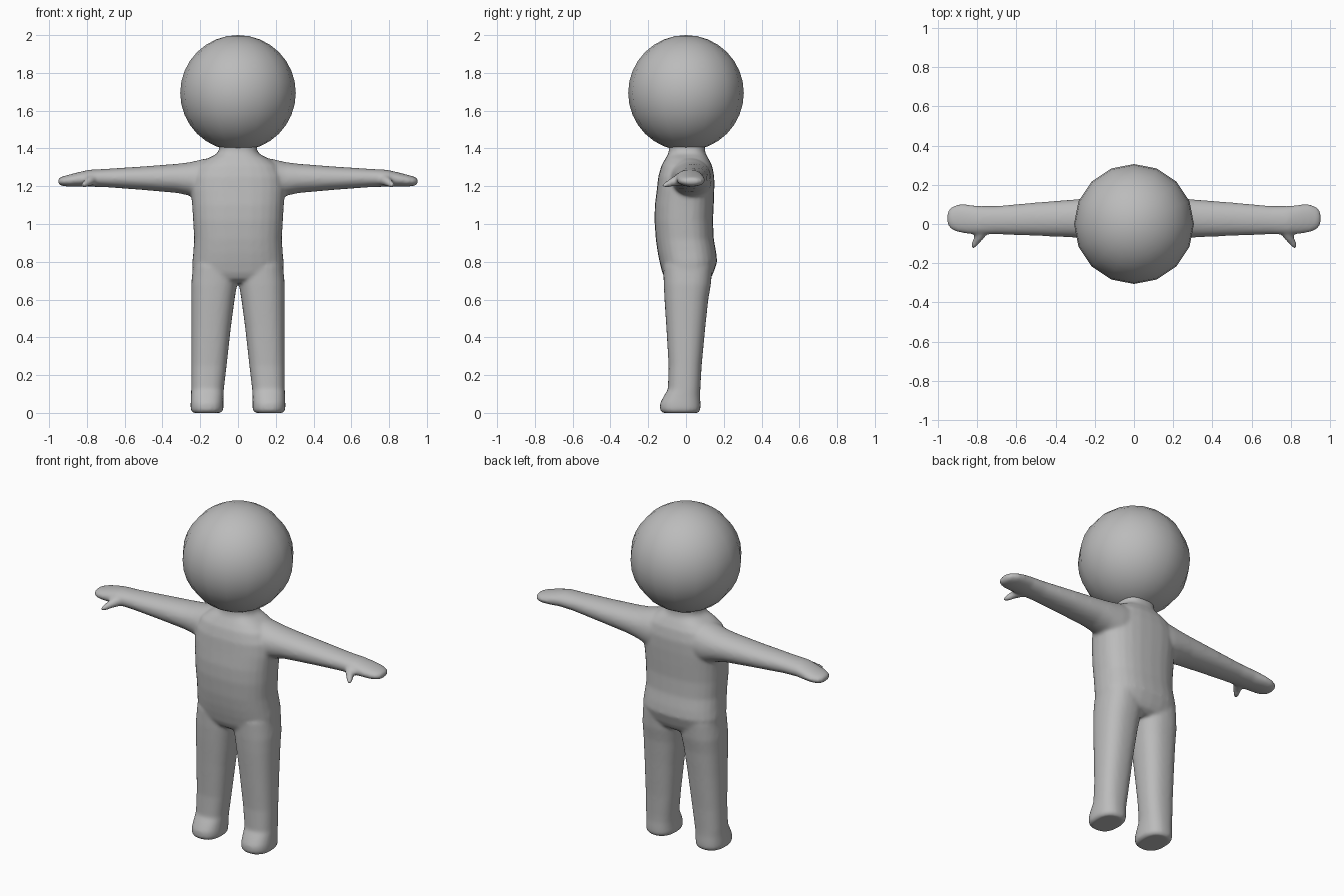
import bpy, bmesh, math
from mathutils import Vector

skin = bpy.data.materials.new("plain grey")
skin.diffuse_color = (0.5, 0.5, 0.5, 1)


def loft(bm, rings, axis, power=2.0, sides=28):
    """Capped tube through boxes (position, u0, u1, v0, v1); axis is 'z' or 'x'."""
    loops = []
    for p, u0, u1, v0, v1 in rings:
        loop = []
        for i in range(sides):
            a = 2 * math.pi * i / sides
            c, s = math.cos(a), math.sin(a)
            u = (u0 + u1) / 2 + (u1 - u0) / 2 * math.copysign(abs(c) ** (2 / power), c)
            v = (v0 + v1) / 2 + (v1 - v0) / 2 * math.copysign(abs(s) ** (2 / power), s)
            loop.append(bm.verts.new((u, v, p) if axis == 'z' else (p, u, v)))
        loops.append(loop)
    faces = [bm.faces.new(loops[0]), bm.faces.new(loops[-1])]
    for a, b in zip(loops, loops[1:]):
        for i in range(sides):
            j = (i + 1) % sides
            faces.append(bm.faces.new((a[i], a[j], b[j], b[i])))
    bmesh.ops.recalc_face_normals(bm, faces=faces)


def mirrored(rings, axis, side):
    if axis == 'x':
        return [(r[0] * side, *r[1:]) for r in rings]
    return [(r[0], r[1] * side, r[2] * side, *r[3:]) for r in rings]


# Torso and neck: z, x range, y range
torso = [(z, -w, w, f, b) for z, w, f, b in [
    (0.69, 0.17, -0.08, 0.10), (0.71, 0.215, -0.11, 0.13), (0.74, 0.24, -0.125, 0.145),
    (0.80, 0.242, -0.14, 0.165), (0.85, 0.237, -0.15, 0.16), (0.92, 0.232, -0.16, 0.147),
    (1.02, 0.238, -0.167, 0.143), (1.10, 0.243, -0.165, 0.147), (1.18, 0.25, -0.155, 0.15),
    (1.25, 0.245, -0.147, 0.15), (1.31, 0.215, -0.13, 0.138), (1.345, 0.165, -0.11, 0.12),
    (1.37, 0.115, -0.095, 0.105), (1.39, 0.10, -0.09, 0.10), (1.45, 0.10, -0.09, 0.10)]]

# Leg and foot: z, x range, y range
leg = [(0.0, 0.09, 0.24, -0.125, 0.065), (0.015, 0.077, 0.251, -0.138, 0.077),
       (0.05, 0.077, 0.251, -0.138, 0.077), (0.085, 0.077, 0.249, -0.12, 0.075),
       (0.125, 0.075, 0.248, -0.096, 0.076), (0.25, 0.06, 0.247, -0.092, 0.083),
       (0.45, 0.038, 0.247, -0.104, 0.102), (0.60, 0.018, 0.248, -0.114, 0.118),
       (0.68, 0.005, 0.248, -0.118, 0.132), (0.78, 0.0, 0.238, -0.12, 0.14)]

# Arm and mitten hand: x, y range, z range
arm = [(0.10, -0.10, 0.135, 1.12, 1.355), (0.18, -0.09, 0.135, 1.12, 1.345),
       (0.25, -0.075, 0.13, 1.148, 1.328), (0.32, -0.068, 0.124, 1.164, 1.319),
       (0.50, -0.06, 0.11, 1.18, 1.305), (0.70, -0.053, 0.092, 1.195, 1.292),
       (0.79, -0.055, 0.092, 1.198, 1.287), (0.85, -0.05, 0.10, 1.198, 1.273),
       (0.90, -0.042, 0.10, 1.198, 1.26), (0.935, -0.026, 0.085, 1.202, 1.25),
       (0.953, 0.0, 0.06, 1.212, 1.24)]

bm = bmesh.new()
loft(bm, torso, 'z', 2.5)
for side in (1, -1):
    loft(bm, mirrored(leg, 'z', side), 'z', 2.4)
    loft(bm, mirrored(arm, 'x', side), 'x', 2.1)
    # Thumb: tapering row of overlapping cones pointing forward
    path = [((0.765, -0.02, 1.238), 0.034), ((0.79, -0.065, 1.225), 0.025),
            ((0.815, -0.105, 1.207), 0.016), ((0.822, -0.124, 1.202), 0.009)]
    for (a, ra), (b, rb) in zip(path, path[1:]):
        a, b = Vector((a[0] * side, a[1], a[2])), Vector((b[0] * side, b[1], b[2]))
        d = b - a
        m = d.to_track_quat('Z', 'Y').to_matrix().to_4x4()
        m.translation = (a + b) / 2
        bmesh.ops.create_cone(bm, cap_ends=True, segments=12, radius1=ra, radius2=rb,
                              depth=d.length * 1.1, matrix=m)

mesh = bpy.data.meshes.new("body")
bm.to_mesh(mesh)
bm.free()
body = bpy.data.objects.new("body", mesh)
bpy.context.collection.objects.link(body)
mesh.materials.append(skin)

# Fuse the limbs into one soft skin
fuse = body.modifiers.new("fuse", 'REMESH')
fuse.mode = 'VOXEL'
fuse.voxel_size = 0.009
fuse.use_smooth_shade = True
soften = body.modifiers.new("soften", 'SMOOTH')
soften.factor = 0.5
soften.iterations = 10

# Head
bpy.ops.mesh.primitive_uv_sphere_add(segments=16, ring_count=16, radius=0.306,
                                     location=(0, 0, 1.694))
head = bpy.context.object
head.name = "head"
head.data.materials.append(skin)
bpy.ops.object.shade_smooth()
